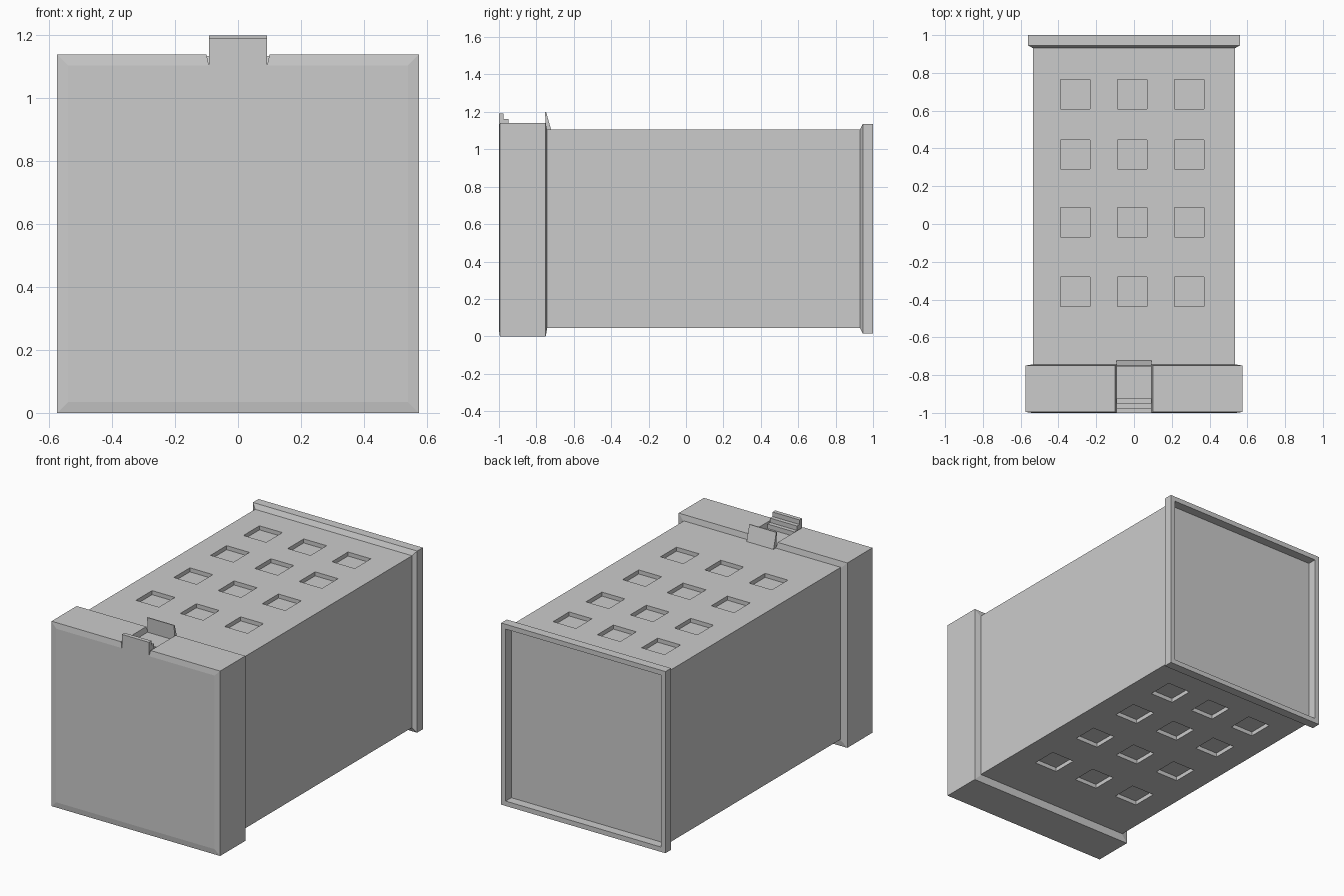
import bpy
import bmesh

cube = bpy.data.objects.get("Cube")
if cube:
    bpy.data.objects.remove(cube, do_unlink=True)

grey = bpy.data.materials.new("light_grey")
grey.use_nodes = True
colour = (0.6, 0.6, 0.6, 1)
grey.diffuse_color = colour
grey.node_tree.nodes["Principled BSDF"].inputs["Base Color"].default_value = colour


def finish(name, bm):
    bmesh.ops.recalc_face_normals(bm, faces=bm.faces)
    mesh = bpy.data.meshes.new(name)
    bm.to_mesh(mesh)
    bm.free()
    mesh.materials.append(grey)
    obj = bpy.data.objects.new(name, mesh)
    bpy.context.collection.objects.link(obj)
    return obj


def loft(name, centre_z, rings):
    """Rectangular rings (y, half width, half height) joined along y."""
    bm = bmesh.new()
    loops = [[bm.verts.new((sx * w, y, centre_z + sz * h))
              for sx, sz in ((-1, -1), (1, -1), (1, 1), (-1, 1))]
             for y, w, h in rings]
    for a, b in zip(loops, loops[1:]):
        for i in range(4):
            j = (i + 1) % 4
            bm.faces.new((a[i], a[j], b[j], b[i]))
    bm.faces.new(loops[0])
    bm.faces.new(loops[-1])
    return finish(name, bm)


def prism(name, profile, place, start, end):
    """Closed profile extruded from start to end; place maps (u, v, depth) to xyz."""
    bm = bmesh.new()
    a = [bm.verts.new(place(u, v, start)) for u, v in profile]
    b = [bm.verts.new(place(u, v, end)) for u, v in profile]
    bm.faces.new(a)
    bm.faces.new(b)
    for i in range(len(a)):
        j = (i + 1) % len(a)
        bm.faces.new((a[i], a[j], b[j], b[i]))
    return finish(name, bm)


def along_x(u, v, d):
    return (d, u, v)


def along_y(u, v, d):
    return (u, d, v)


def cut(target, cutter):
    mod = target.modifiers.new("cut", "BOOLEAN")
    mod.operation = "DIFFERENCE"
    mod.solver = "EXACT"
    mod.object = cutter
    bpy.context.view_layer.objects.active = target
    bpy.ops.object.modifier_apply(modifier=mod.name)
    bpy.data.objects.remove(cutter, do_unlink=True)


# Main block, ground storey and rimmed roof
tower = loft("tower_body", 0.575, [(-0.76, 0.535, 0.53), (0.942, 0.535, 0.53)])
base = loft("ground_storey", 0.57, [
    (-1.0, 0.54, 0.535), (-0.995, 0.575, 0.57),
    (-0.75, 0.575, 0.57), (-0.743, 0.537, 0.532)])
loft("roof_cornice", 0.575, [
    (0.93, 0.534, 0.529), (0.945, 0.56, 0.56), (1.0, 0.56, 0.56),
    (1.0, 0.53, 0.53), (0.945, 0.53, 0.53)])

# Recessed windows on both faces
bm = bmesh.new()
half = 0.078
for face_z, shift in ((1.105, -0.01), (0.045, 0.0)):
    for x in (-0.302, 0, 0.302):
        for y in (-0.358, 0.01, 0.368, 0.688):
            made = bmesh.ops.create_cube(bm, size=1)["verts"]
            bmesh.ops.scale(bm, vec=(2 * half, 2 * half, 0.05), verts=made)
            bmesh.ops.translate(bm, vec=(x + shift, y, face_z), verts=made)
cut(tower, finish("window_cutter", bm))

# Doorway slot through the ground storey
cut(base, prism("door_cutter",
                [(-0.093, 1.107), (0.093, 1.107), (0.107, 1.17), (-0.107, 1.17)],
                along_y, -1.1, -0.7))

# Entrance steps
prism("entrance_steps",
      [(-1.0, 1.1), (-1.0, 1.19), (-0.975, 1.19), (-0.975, 1.162),
       (-0.95, 1.162), (-0.95, 1.135), (-0.925, 1.135), (-0.925, 1.1)],
      along_x, -0.092, 0.092)

# Sloped canopy over the door
prism("door_canopy", [(-0.748, 1.1), (-0.754, 1.2), (-0.748, 1.2), (-0.72, 1.1)],
      along_x, -0.092, 0.092)
